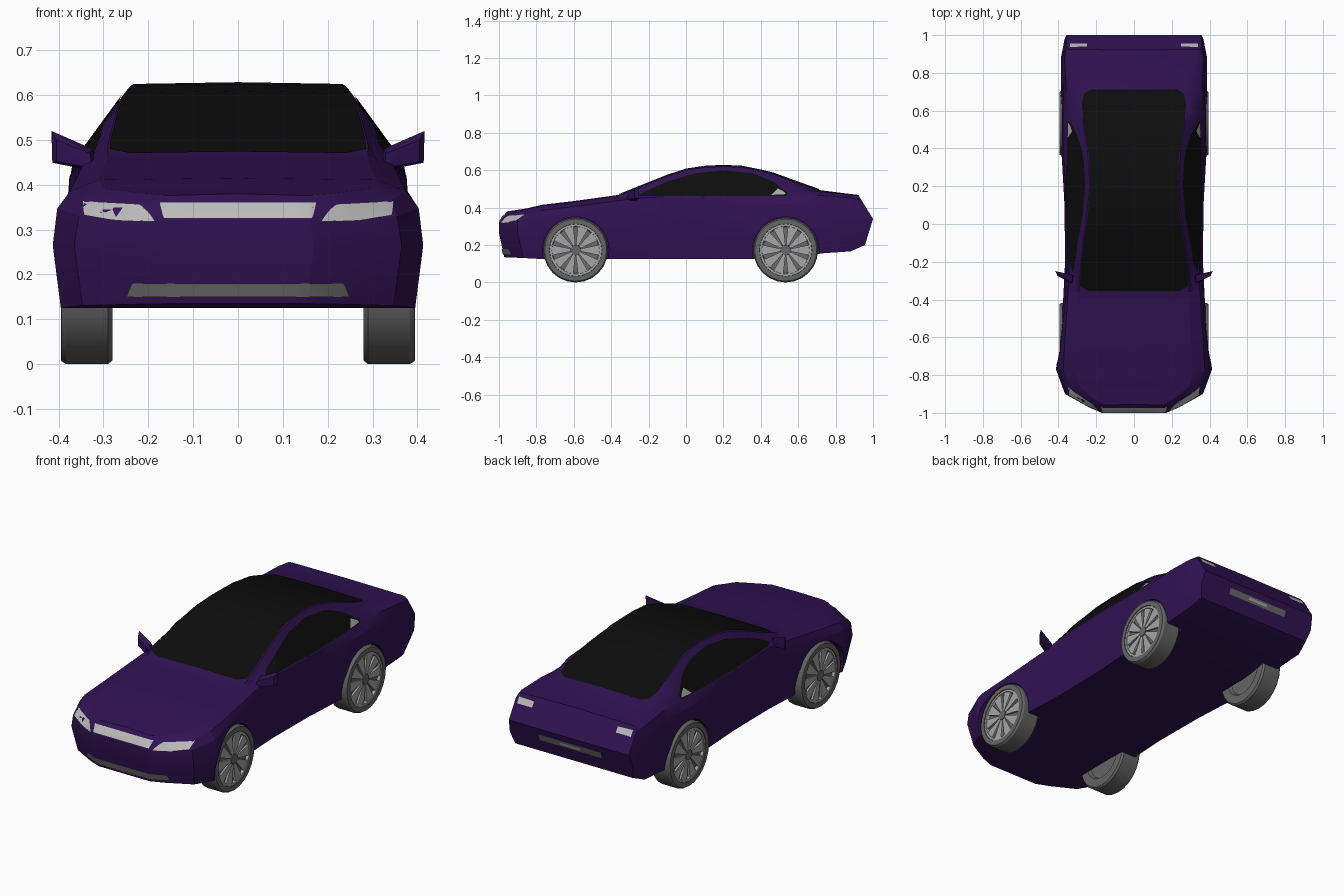
import bpy, bmesh, math
from mathutils import Vector
from mathutils.bvhtree import BVHTree

if "Cube" in bpy.data.objects:
    bpy.data.objects.remove(bpy.data.objects["Cube"])


def material(name, r, g, b):
    m = bpy.data.materials.new(name)
    m.diffuse_color = (r, g, b, 1)
    m.use_nodes = True
    m.node_tree.nodes["Principled BSDF"].inputs["Base Color"].default_value = m.diffuse_color
    return m


PURPLE = material("purple paint", .03, .006, .085)
GLASS = material("black glass", .004, .004, .004)
TYRE = material("tyre grey", .13, .13, .13)
ALLOY = material("alloy grey", .38, .38, .38)
LAMP = material("lamp white", .5, .5, .5)
TRIM = material("trim grey", .14, .14, .14)


def finish(bm, name, mat, angle=None):
    me = bpy.data.meshes.new(name)
    bm.to_mesh(me)
    bm.free()
    me.materials.append(mat)
    ob = bpy.data.objects.new(name, me)
    bpy.context.collection.objects.link(ob)
    if angle:
        smooth(ob, angle)
    return ob


def activate(ob):
    bpy.ops.object.select_all(action='DESELECT')
    ob.select_set(True)
    bpy.context.view_layer.objects.active = ob


def smooth(ob, angle):
    activate(ob)
    bpy.ops.object.shade_smooth_by_angle(angle=math.radians(angle))


def curve(pts, t):
    """Piecewise linear value of a curve at t."""
    if t <= pts[0][0]:
        return pts[0][1]
    for (a, u), (b, v) in zip(pts, pts[1:]):
        if t <= b:
            return u + (v - u) * (t - a) / (b - a)
    return pts[-1][1]


# Body: cross-sections along y, driven by length curves
STATIONS = [-1, -.97, -.9, -.77, -.6, -.42, -.36, -.3, -.2, -.1, 0, .1, .2,
            .3, .4, .47, .55, .63, .72, .88, 1]
WIDTH = [(-1, .17), (-.97, .24), (-.9, .365), (-.77, .413), (-.6, .394), (-.42, .376),
         (-.2, .365), (.1, .368), (.4, .385), (.88, .387), (1, .368)]
FLOOR = [(-1, .135), (-.77, .125), (.6, .125), (.72, .155), (.84, .155), (1, .2)]
SHOULDER = [(-1, .32), (-.9, .33), (-.6, .37), (0, .4), (.6, .42), (.88, .4), (1, .34)]
BELT_X = [(-1, .165), (-.97, .23), (-.9, .34), (-.77, .375), (-.6, .365), (-.3, .345),
          (.1, .36), (.55, .35), (.88, .368), (1, .358)]
BELT_Z = [(-1, .35), (-.77, .385), (-.6, .405), (-.3, .445), (-.25, .455), (.55, .46),
          (.72, .465), (.88, .453), (1, .44)]
RAIL_X = [(-1, .16), (-.97, .22), (-.9, .32), (-.77, .34), (-.4, .315), (-.3, .305),
          (-.1, .29), (.05, .262), (.2, .25), (.35, .257), (.47, .29), (.55, .32),
          (.63, .31), (.88, .35), (1, .35)]
RAIL_Z = [(-1, .365), (-.77, .4), (-.6, .42), (-.3, .462), (-.1, .548), (.05, .592),
          (.2, .607), (.35, .592), (.47, .547), (.55, .515), (.63, .5), (.72, .483),
          (.88, .463), (1, .458)]
ROOF_X = [(-1, .155), (-.97, .21), (-.9, .3), (-.77, .31), (-.4, .29), (-.3, .29),
          (-.1, .27), (.05, .248), (.2, .236), (.35, .24), (.5, .265), (.63, .28),
          (.72, .27), (.88, .33), (1, .34)]
TOP = [(-1, .38), (-.77, .415), (-.6, .435), (-.36, .468), (-.1, .572), (0, .605),
       (.15, .627), (.3, .62), (.45, .59), (.6, .535), (.72, .493), (.88, .473), (1, .468)]
NOSE = [(.13, .03), (.2, 0), (.33, 0), (.38, .045)]
TAIL = [(.2, .043), (.34, 0), (.47, .08)]


def section(y):
    w, zb, zt = curve(WIDTH, y), curve(FLOOR, y), curve(TOP, y)
    pts = [(0, zb), (w - .018, zb), (w, .265), (w - .01, curve(SHOULDER, y)),
           (curve(BELT_X, y), curve(BELT_Z, y)), (curve(RAIL_X, y), curve(RAIL_Z, y)),
           (curve(ROOF_X, y), zt - .004), (0, zt)]
    out = []
    for x, z in pts:
        dy = curve(NOSE, z) if y <= -.9 else -curve(TAIL, z) if y == 1 else 0
        out.append(Vector((x, y + dy, z)))
    return out


bm = bmesh.new()
rings = []
for y in STATIONS:
    half = section(y)
    right = [bm.verts.new(p) for p in half]
    left = [bm.verts.new((-p.x, p.y, p.z)) for p in half[1:-1]]
    rings.append(right + left[::-1])
n = len(rings[0])
for a, b in zip(rings, rings[1:]):
    for i in range(n):
        j = (i + 1) % n
        bm.faces.new((a[i], a[j], b[j], b[i]))
for r in (rings[0], rings[-1]):
    for i in range(7):
        bm.faces.new(list(dict.fromkeys((r[i], r[i + 1], r[-i - 1], r[-i % n]))))
bmesh.ops.recalc_face_normals(bm, faces=bm.faces)
surface = BVHTree.FromBMesh(bm)
body = finish(bm, "body", PURPLE)

# Wheel arches cut out of the body
WHEELS = [(s, y) for s in (-1, 1) for y in (-.59, .533)]
R = .173


def lathe(bm, profile, s, y, seg=24):
    """Spin (radius, x) points around the axle."""
    loops = []
    for r, x in profile:
        loops.append([bm.verts.new((s * x, y + r * math.cos(t), R + r * math.sin(t)))
                      for t in (2 * math.pi * k / seg for k in range(seg))])
    for a, b in zip(loops, loops[1:]):
        for k in range(seg):
            m = (k + 1) % seg
            bm.faces.new((a[k], a[m], b[m], b[k]))
    bm.faces.new(loops[0])
    bm.faces.new(loops[-1])
    bmesh.ops.recalc_face_normals(bm, faces=bm.faces)


bm = bmesh.new()
for s, y in WHEELS:
    lathe(bm, [(.178, .27), (.178, .6)], s, y, 32)
cutter = finish(bm, "arch_cutter", PURPLE)
cutter.hide_render = True
mod = body.modifiers.new("arches", 'BOOLEAN')
mod.object, mod.operation, mod.solver = cutter, 'DIFFERENCE', 'EXACT'
activate(body)
bpy.ops.object.modifier_apply(modifier=mod.name)
bpy.data.objects.remove(cutter)
smooth(body, 20)

# Wheels: tyre, rim, spokes and hub
for s, y in WHEELS:
    tag = ("left" if s < 0 else "right") + ("_front" if y < 0 else "_rear")
    bm = bmesh.new()
    lathe(bm, [(.138, .372), (.14, .395), (.166, .394), (R, .383), (R, .29), (.165, .28),
               (.12, .28), (.11, .3)], s, y)
    finish(bm, tag + "_tyre", TYRE, 25)
    bm = bmesh.new()
    lathe(bm, [(.139, .36), (.139, .391), (.128, .391), (.124, .376)], s, y)
    finish(bm, tag + "_rim", ALLOY)
    bm = bmesh.new()
    lathe(bm, [(.03, .37), (.027, .392)], s, y, 12)
    lathe(bm, [(.124, .37), (.123, .3775)], s, y)
    finish(bm, tag + "_hub", TRIM)
    bm = bmesh.new()
    for k in range(10):
        t = 2 * math.pi * k / 10
        vs = []
        for r, h in ((.02, .006), (.127, .028)):
            for sd in (-h, h):
                for x in (.372, .388):
                    vs.append(bm.verts.new((s * x, y + r * math.cos(t) - sd * math.sin(t),
                                            R + r * math.sin(t) + sd * math.cos(t))))
        bmesh.ops.convex_hull(bm, input=vs)
    finish(bm, tag + "_spokes", ALLOY)


# Plates laid onto the body: outline is cut on a grid and projected
def plate(name, outline, side, mat, lift=.004):
    place, ray = {
        "front": (lambda u, v: (u, -3, v), (0, 1, 0)),
        "back": (lambda u, v: (u, 3, v), (0, -1, 0)),
        "top": (lambda u, v: (u, v, 3), (0, 0, -1)),
        "right": (lambda u, v: (3, u, v), (-1, 0, 0)),
        "left": (lambda u, v: (-3, u, v), (1, 0, 0))}[side]
    ray = Vector(ray)
    bm = bmesh.new()
    f = bm.faces.new([bm.verts.new(place(*p)) for p in outline])
    bmesh.ops.triangulate(bm, faces=[f])
    grid = [k * .04 for k in range(-25, 26)]
    for axis, cuts in ((0, grid), (1, grid + STATIONS), (2, grid)):
        if ray[axis]:
            continue
        no = Vector((0, 0, 0))
        no[axis] = 1
        for c in cuts:
            bmesh.ops.bisect_plane(bm, geom=bm.verts[:] + bm.edges[:] + bm.faces[:],
                                   plane_co=no * c, plane_no=no, dist=1e-5)
    for v in bm.verts:
        hit = surface.ray_cast(v.co, ray)[0] or surface.find_nearest(v.co)[0]
        v.co = hit - ray * lift
    bm.normal_update()
    for f in bm.faces:
        if f.normal.dot(ray) > 0:
            f.normal_flip()
    return finish(bm, name, mat, 20)


def flip(pts):
    return [(-u, v) for u, v in pts]


def both(half):
    return half + flip(half)[::-1]


# Windscreen, roof and rear window in one sheet
plate("roof_glass", both([(.24, -.355), (.286, -.33), (.284, -.28), (.266, -.1), (.244, .05),
                          (.233, .2), (.237, .35), (.261, .5), (.277, .63), (.265, .69),
                          (.23, .712)]), "top", GLASS)
# Side windows and their rear quarter trim
WINDOW = [(-.26, .463), (.54, .463), (.545, .48), (.47, .538), (.4, .568), (.35, .584),
          (.2, .6), (.05, .584), (-.1, .54), (-.2, .495)]
for side in ("left", "right"):
    plate(side + "_window", WINDOW, side, GLASS)
    plate(side + "_quarter_trim", [(.455, .468), (.535, .472), (.525, .485), (.49, .503)],
          side, ALLOY, .007)

# Lamps, grilles and rear slot
HEAD = [(.347, .364), (.22, .357), (.2, .34), (.185, .318), (.27, .32), (.343, .333)]
TAILLIGHT = [(.25, .418), (.34, .418), (.34, .448), (.25, .445)]
for tag, fn in (("right", lambda p: p), ("left", flip)):
    plate(tag + "_headlight", fn(HEAD), "front", LAMP)
    plate(tag + "_tail_light", fn(TAILLIGHT), "back", LAMP)
plate("upper_grille", both([(.175, .362), (.166, .326)]), "front", LAMP)
plate("lower_grille", both([(.237, .18), (.249, .15)]), "front", TRIM)
plate("rear_slot", both([(.185, .305), (.185, .272)]), "back", TRIM)
plate("rear_slot_bar", both([(.06, .295), (.06, .282)]), "back", ALLOY, .007)

# Door mirrors on short arms
for s in (-1, 1):
    bm = bmesh.new()
    shell = [(.416, -.25, .52), (.325, -.27, .48), (.316, -.28, .43), (.414, -.25, .449),
             (.405, -.275, .5), (.33, -.31, .47), (.325, -.315, .437), (.405, -.275, .452)]
    arm = [(.28, -.3, .44), (.28, -.26, .44), (.28, -.28, .455), (.35, -.29, .437),
           (.35, -.265, .437), (.35, -.28, .455)]
    for pts in (shell, arm):
        bmesh.ops.convex_hull(bm, input=[bm.verts.new((s * x, y, z)) for x, y, z in pts])
    bmesh.ops.recalc_face_normals(bm, faces=bm.faces)
    finish(bm, ("left" if s < 0 else "right") + "_mirror", PURPLE)
